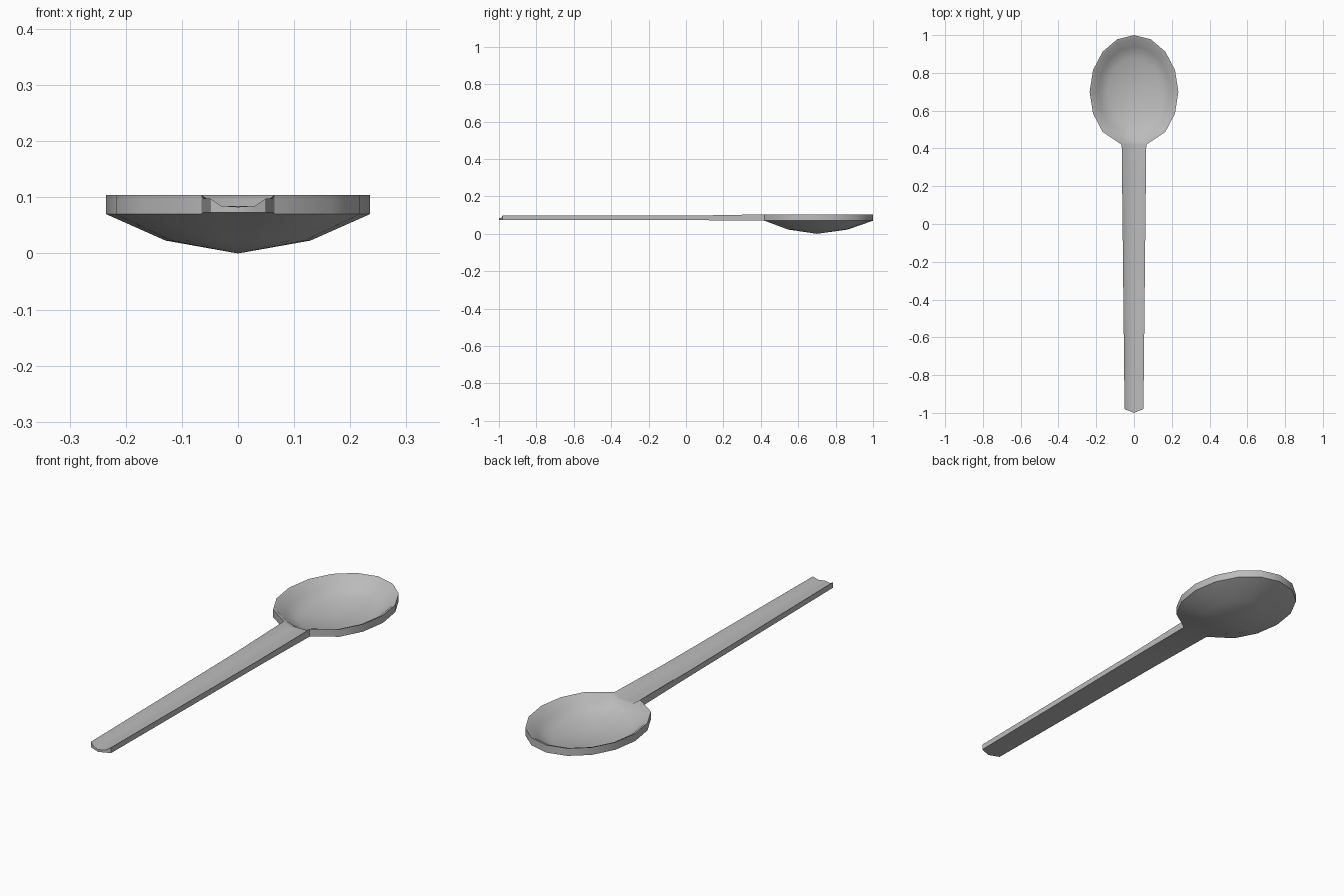
import bpy
import bmesh
from math import sin, cos, radians

cube = bpy.data.objects.get("Cube")
if cube:
    bpy.data.objects.remove(cube, do_unlink=True)

# Material
grey = bpy.data.materials.new("grey_metal")
grey.use_nodes = True
colour = (0.5, 0.5, 0.5, 1)
grey.diffuse_color = colour
grey.node_tree.nodes["Principled BSDF"].inputs["Base Color"].default_value = colour

CENTRE_Y, RX, RY = 0.70, 0.235, 0.30
NECK_Y, NECK_W, TIP_W = 0.42, 0.065, 0.05
CHANNEL = 0.6      # channel floor width as a share of the handle width
FLOOR_Z = 0.085

# Bowl outline, counter-clockwise from one side of the neck to the other,
# then three points across the handle channel
outline = [(RX * cos(radians(22.5 * i - 67.5)), RY * sin(radians(22.5 * i - 67.5)))
           for i in range(15)]
neck = NECK_Y - CENTRE_Y
outline[0], outline[-1] = (NECK_W, neck), (-NECK_W, neck)
outline += [(x * NECK_W, neck) for x in (-CHANNEL, 0, CHANNEL)]
N = len(outline)
ACROSS = [14, 15, 16, 17, 0]      # neck points, from -x to +x

bm = bmesh.new()


def ring(scale, z, channel=False):
    """One bowl ring, lowered where the handle channel runs in."""
    return [bm.verts.new((x * scale, CENTRE_Y + y * scale,
                          min(z, FLOOR_Z) if channel and i > 14 else z))
            for i, (x, y) in enumerate(outline)]


def bridge(a, b, closed=True, skip=()):
    n = len(a)
    for i in range(n if closed else n - 1):
        if i not in skip:
            j = (i + 1) % n
            bm.faces.new((a[i], a[j], b[j], b[i]))


def cap(loop, z):
    centre = bm.verts.new((0, CENTRE_Y, z))
    for i in range(N):
        bm.faces.new((loop[i], loop[(i + 1) % N], centre))


# Bowl underside
rim, skirt, belly = ring(1, 0.104, True), ring(1, 0.07), ring(0.55, 0.023)
bridge(rim, skirt, skip=ACROSS[:4])
bridge(skirt, belly)
cap(belly, 0)

# Bowl inside
previous = rim
for scale, z in ((0.94, 0.098), (0.8, 0.064), (0.6, 0.038)):
    inner = ring(scale, z, True)
    bridge(previous, inner)
    previous = inner
cap(previous, 0.025)

# Handle: channelled top, flat underside, slightly pointed end
section = [rim[i] for i in ACROSS] + [skirt[i] for i in reversed(ACROSS)]
top = [(-1, 0.098), (-CHANNEL, FLOOR_Z), (0, FLOOR_Z - 0.002), (CHANNEL, FLOOR_Z), (1, 0.098)]
shape = top + [(x, 0.073) for x, z in reversed(top)]
STEPS = 4
for s in range(1, STEPS + 1):
    t = s / STEPS
    half = NECK_W + (TIP_W - NECK_W) * t
    y = NECK_Y + (-0.98 - NECK_Y) * t
    tip = 0.02 if s == STEPS else 0
    new = [bm.verts.new((x * half, y - tip * (1 - abs(x)), z)) for x, z in shape]
    bridge(section, new)
    section = new
for i in range(4):
    bm.faces.new((section[i], section[i + 1], section[8 - i], section[9 - i]))

bmesh.ops.recalc_face_normals(bm, faces=bm.faces)
mesh = bpy.data.meshes.new("spoon")
bm.to_mesh(mesh)
bm.free()
mesh.materials.append(grey)
spoon = bpy.data.objects.new("spoon", mesh)
bpy.context.collection.objects.link(spoon)

bpy.ops.object.select_all(action="DESELECT")
spoon.select_set(True)
bpy.context.view_layer.objects.active = spoon
bpy.ops.object.shade_smooth_by_angle(angle=radians(50))
